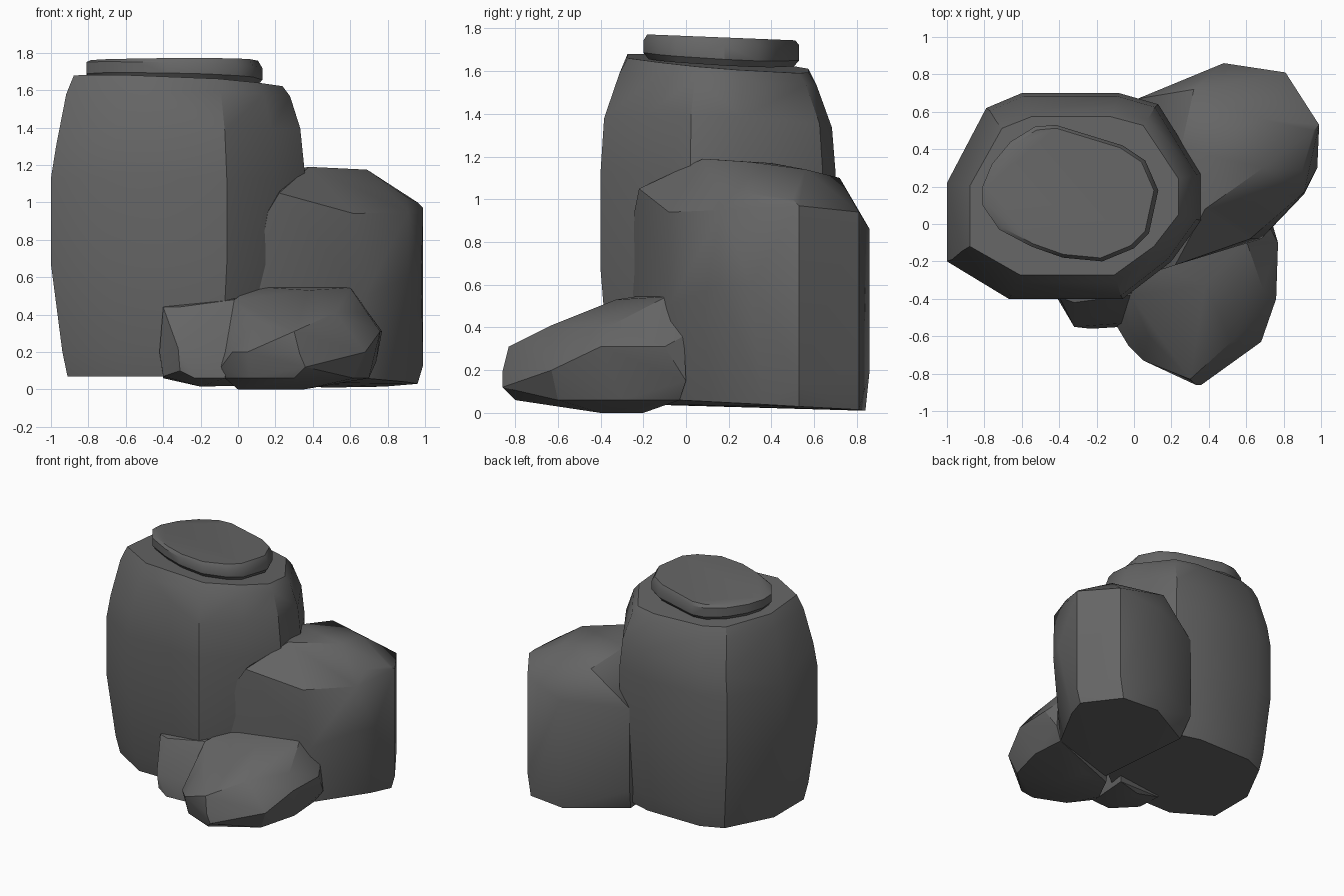
import bpy, bmesh, math

stone = bpy.data.materials.new("dark grey stone")
stone.diffuse_color = (0.13, 0.13, 0.13, 1)


def rock(name, points, angle=33):
    """Chiselled rock: the convex hull of a few corner points."""
    bm = bmesh.new()
    for p in points:
        bm.verts.new(p)
    bmesh.ops.convex_hull(bm, input=bm.verts[:])
    bmesh.ops.delete(bm, geom=[v for v in bm.verts if not v.link_faces], context='VERTS')
    bmesh.ops.dissolve_limit(bm, angle_limit=math.radians(2), verts=bm.verts[:], edges=bm.edges[:])
    bmesh.ops.recalc_face_normals(bm, faces=bm.faces[:])
    me = bpy.data.meshes.new(name)
    bm.to_mesh(me)
    bm.free()
    me.materials.append(stone)
    ob = bpy.data.objects.new(name, me)
    bpy.context.collection.objects.link(ob)
    bpy.ops.object.select_all(action='DESELECT')
    ob.select_set(True)
    bpy.context.view_layer.objects.active = ob
    bpy.ops.object.shade_smooth_by_angle(angle=math.radians(angle))
    return ob


def layers(outline, centre, levels):
    """Repeat an outline at several heights, scaled about a centre and tilted."""
    cx, cy = centre
    pts = []
    for z, sx, sy, tx, ty in levels:
        for x, y in outline:
            px, py = cx + (x - cx) * sx, cy + (y - cy) * sy
            pts.append((px, py, z + tx * px + ty * py))
    return pts


# tall rock: z, scale x, scale y, tilt x, tilt y
tall_outline = [(-1, -.2), (-.67, -.4), (-.06, -.4), (.2, -.2), (.36, .02), (.36, .27),
                (.28, .4), (.13, .64), (-.08, .7), (-.6, .7), (-.79, .62), (-1, .22)]
rock("tall_rock", layers(tall_outline, (-.32, .15), [
    (.07, .87, .88, 0, 0),
    (.2, .91, .93, 0, 0),
    (.67, 1, 1, 0, 0),
    (1.13, 1, 1, 0, 0),
    (1.37, .96, .97, .08, -.04),
    (1.57, .88, .84, 0, -.06),
    (1.635, .82, .77, -.04, -.08)]))

# flat cap slab on the tall rock
cap_outline = [(-.81, .1), (-.81, .2), (-.76, .32), (-.66, .44), (-.53, .52), (-.42, .53),
               (-.06, .42), (.06, .34), (.13, .18), (.08, -.05), (0, -.13), (-.17, -.2),
               (-.38, -.18), (-.55, -.12), (-.72, -.03)]
rock("cap_slab", layers(cap_outline, (-.34, .17), [
    (1.64, .95, .93, -.03, -.06),
    (1.67, 1, 1, -.03, -.06),
    (1.73, 1, 1, -.03, -.04),
    (1.765, .95, .95, 0, -.04)]))

# medium rock
rock("medium_rock", [
    # crown facets
    (.22, -.22, 1.05), (.38, .08, 1.19), (.69, .3, 1.175), (.9, .29, 1.03), (.62, -.08, .94),
    (.68, .56, 1.14), (.96, .5, 1.0), (.32, .72, 1.1), (.25, .4, 1.17), (.91, .17, .95),
    # shoulders
    (.16, -.24, .95), (.48, .86, .86), (.81, .81, .94), (.99, .53, .97), (.02, .67, .85),
    # waist
    (.08, -.26, .5), (.68, -.08, .5), (.91, .16, .6), (.98, .3, .6), (.99, .53, .13),
    (.48, .86, .2), (.81, .81, .2), (.02, .67, .2),
    # foot
    (.12, -.22, .04), (.68, -.03, .06), (.9, .36, .04), (.96, .53, .03), (.78, .81, .015),
    (.48, .84, .01), (.06, .6, .03)])

# low front rock
rock("low_front_rock", [
    # upper face
    (.08, -.2, .55), (.6, -.09, .545), (.38, -.33, .53), (-.02, -.38, .48), (.1, -.05, .54),
    (.08, -.6, .37), (.3, -.83, .31), (.36, -.76, .34), (.52, -.63, .41), (.69, -.35, .41),
    (.72, -.01, .36),
    # side corners
    (.76, -.4, .31), (.77, -.1, .31), (.68, -.63, .2), (-.03, -.65, .2), (.05, -.73, .2),
    (.33, -.86, .19), (.36, -.86, .12), (-.09, -.55, .12), (.74, 0, .15),
    # foot
    (.3, -.8, .06), (.06, -.7, .06), (-.07, -.53, .06), (.62, -.6, .06), (.7, -.3, .06),
    (.68, -.03, .06), (.35, -.4, 0), (0, -.4, 0), (.1, -.2, 0), (.3, -.2, 0)], 28)

# small rock wedged beside it
rock("small_side_rock", [
    (-.4, -.39, .44), (-.02, -.38, .48), (-.32, -.42, .44), (0, -.15, .53), (-.35, -.2, .46),
    (-.42, -.38, .2), (-.4, -.41, .07), (-.32, -.55, .22), (-.31, -.54, .1), (-.23, -.56, .06),
    (-.07, -.55, .06), (-.05, -.53, .2), (-.4, -.2, .06), (0, -.15, .02), (-.2, -.4, .015),
    (-.2, -.2, .015)], 28)
